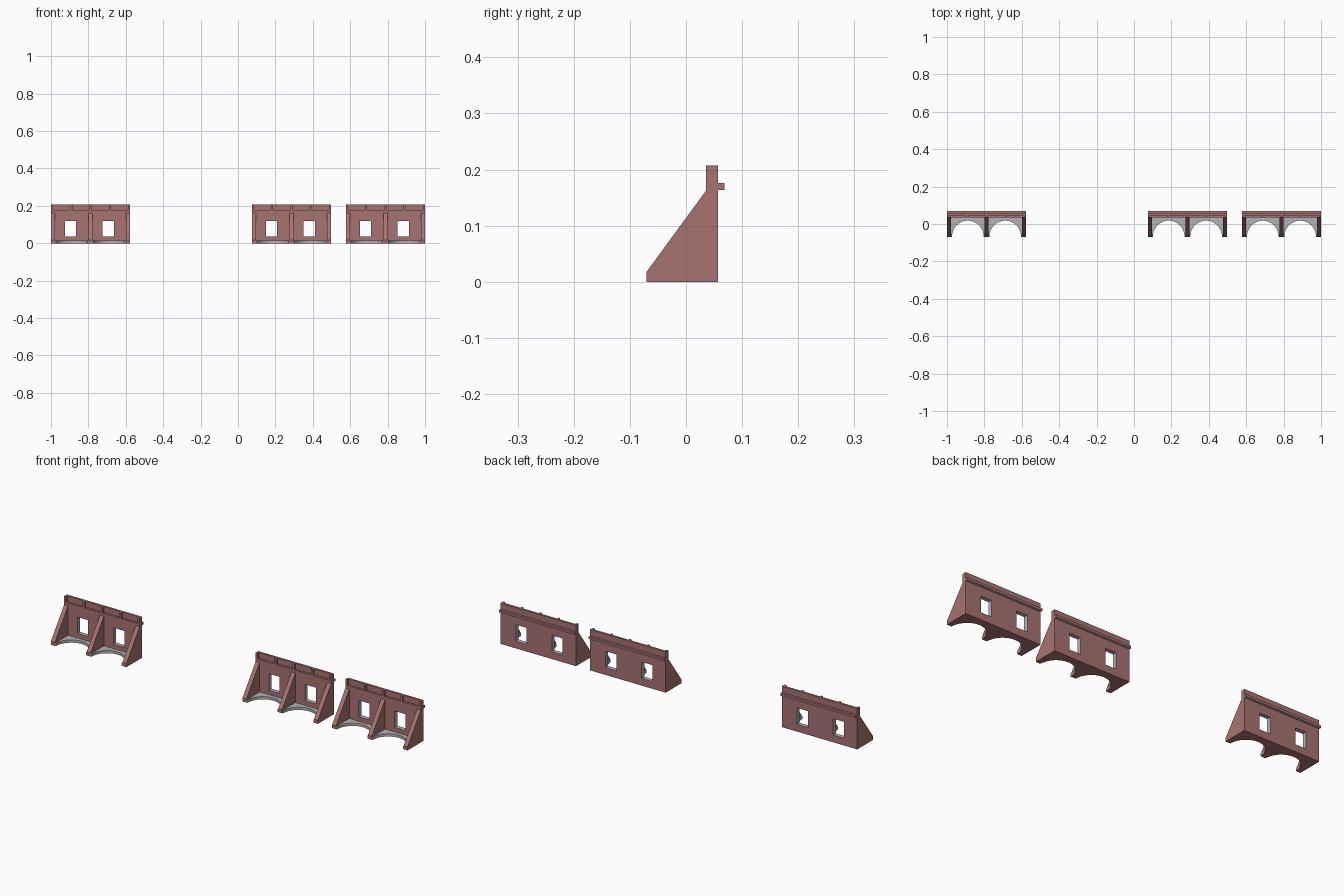
import bpy, bmesh, math

if "Cube" in bpy.data.objects:
    bpy.data.objects.remove(bpy.data.objects["Cube"])


def material(name, rgb):
    m = bpy.data.materials.new(name)
    m.diffuse_color = (*rgb, 1)
    m.use_nodes = True
    m.node_tree.nodes["Principled BSDF"].inputs["Base Color"].default_value = m.diffuse_color
    return m


BRICK = material("brick_red", (0.39, 0.172, 0.167))
GREY = material("concrete_grey", (0.45, 0.45, 0.45))
HALF = 0.2115          # half length of one wall section
CENTRES = (-0.7885, 0.2855, 0.7885)
FRONT, BACK = 0.036, 0.057
PANEL_Z, TOP = 0.178, 0.207


def finish(name, bm, x, grey_rule=None):
    bmesh.ops.recalc_face_normals(bm, faces=bm.faces[:])
    bm.normal_update()
    if grey_rule:
        for f in bm.faces:
            f.material_index = int(bool(grey_rule(f)))
    me = bpy.data.meshes.new(name)
    bm.to_mesh(me)
    bm.free()
    me.materials.append(BRICK)
    me.materials.append(GREY)
    ob = bpy.data.objects.new(name, me)
    ob.location.x = x
    bpy.context.collection.objects.link(ob)
    return ob


def prism(name, pts, direction, x, grey_rule=None):
    """Polygon of 3D points extruded along a direction."""
    bm = bmesh.new()
    f = bm.faces.new([bm.verts.new(p) for p in pts])
    r = bmesh.ops.extrude_face_region(bm, geom=[f], use_keep_orig=True)
    vs = [g for g in r["geom"] if isinstance(g, bmesh.types.BMVert)]
    bmesh.ops.translate(bm, verts=vs, vec=direction)
    return finish(name, bm, x, grey_rule)


def box(name, x0, x1, y0, y1, z0, z1, x, grey_rule=None):
    pts = [(x0, y0, z0), (x1, y0, z0), (x1, y1, z0), (x0, y1, z0)]
    return prism(name, pts, (0, 0, z1 - z0), x, grey_rule)


def window_wall(x):
    """Wall sheet with two square openings, grey reveals."""
    xs = [-HALF, -0.137, -0.077, 0.065, 0.126, HALF]
    zs = [0, 0.037, 0.12, PANEL_Z]
    bm = bmesh.new()
    v = [[bm.verts.new((a, FRONT, b)) for b in zs] for a in xs]
    for i in range(5):
        for j in range(3):
            if not (j == 1 and i in (1, 3)):
                bm.faces.new((v[i][j], v[i + 1][j], v[i + 1][j + 1], v[i][j + 1]))
    r = bmesh.ops.extrude_face_region(bm, geom=bm.faces[:], use_keep_orig=True)
    vs = [g for g in r["geom"] if isinstance(g, bmesh.types.BMVert)]
    bmesh.ops.translate(bm, verts=vs, vec=(0, BACK - FRONT, 0))

    def reveal(f):
        c = f.calc_center_median()
        return abs(f.normal.y) < 0.5 and abs(c.x) < HALF - 0.01 and 0.02 < c.z < 0.15
    finish("window_wall", bm, x, reveal)


def parapet(x):
    """Comb-shaped plan: five posts standing forward of four recessed panels."""
    w, recess = 0.011, 0.046
    gap = (2 * HALF - w) / 4
    pts = [(HALF, BACK, PANEL_Z), (-HALF, BACK, PANEL_Z)]
    for i in range(5):
        a = -HALF + gap * i
        post = [(a, recess), (a, FRONT), (a + w, FRONT), (a + w, recess)]
        post = post[1:] if i == 0 else post[:3] if i == 4 else post
        pts += [(px, py, PANEL_Z) for px, py in post]
    prism("parapet", pts, (0, 0, TOP - PANEL_Z), x)


def floor_slab(x):
    """Grey ground slab with two half-round cut-outs along the front."""
    pts = [(-HALF + 0.01, FRONT, 0), (-HALF + 0.01, -0.069, 0)]
    for cx in (-0.1, 0.1):
        for k in range(25):
            a = math.pi * (1 - k / 24)
            pts.append((cx + 0.085 * math.cos(a), -0.069 + 0.087 * math.sin(a), 0))
    pts += [(HALF - 0.01, -0.069, 0), (HALF - 0.01, FRONT, 0)]
    prism("floor_slab", pts, (0, 0, 0.014), x, lambda f: f.normal.z > -0.5)


for cx in CENTRES:
    window_wall(cx)
    parapet(cx)
    floor_slab(cx)
    # sloping buttresses
    for bx in (-HALF, -0.011, HALF - 0.022):
        prof = [(-0.07, 0), (-0.07, 0.018), (FRONT, 0.163), (FRONT, 0)]
        prism("buttress", [(bx, y, z) for y, z in prof], (0.022, 0, 0), cx)
    # back rail
    box("back_rail", -HALF, HALF, BACK, 0.069, 0.164, 0.176, cx,
        lambda f: f.normal.z < -0.5)
